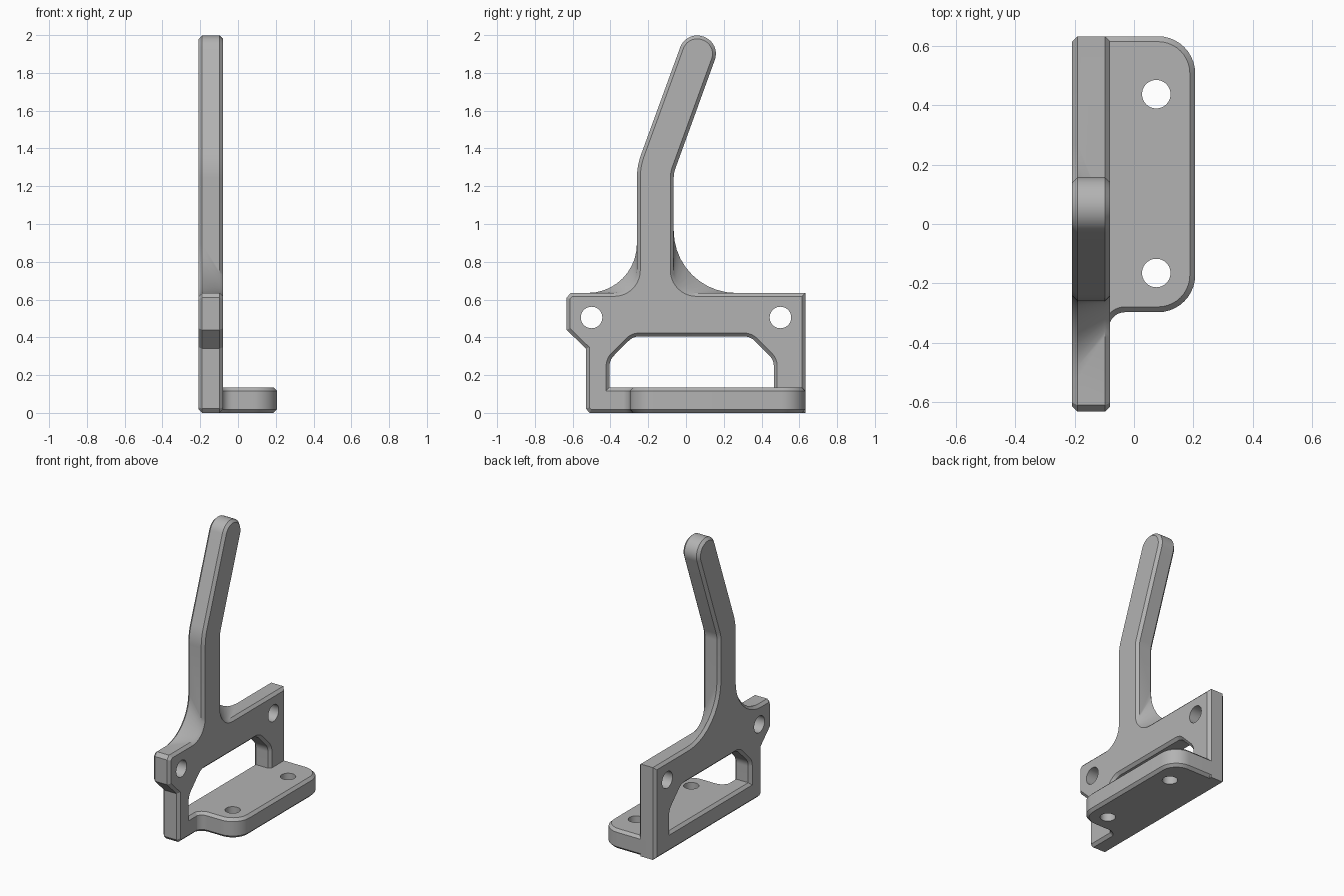
import bpy, bmesh, math
from mathutils import Vector

if "Cube" in bpy.data.objects:
    bpy.data.objects.remove(bpy.data.objects["Cube"], do_unlink=True)

grey = bpy.data.materials.new("plain grey")
grey.use_nodes = True
grey.diffuse_color = (0.45, 0.45, 0.45, 1)
grey.node_tree.nodes["Principled BSDF"].inputs["Base Color"].default_value = grey.diffuse_color

CHAMFER = 0.018
SEGMENTS = 10


def outline(corners, inset=0.0):
    """Counter-clockwise corners (u, v, radius) as a rounded outline, moved inward by inset."""
    points, count = [], len(corners)
    for i, (u, v, radius) in enumerate(corners):
        p = Vector((u, v))
        a = (p - Vector(corners[i - 1][:2])).normalized()
        b = (Vector(corners[(i + 1) % count][:2]) - p).normalized()
        na, nb = Vector((-a.y, a.x)), Vector((-b.y, b.x))
        p = p + (na + nb) * inset / (1 + na.dot(nb))
        if not radius:
            points.append(p)
            continue
        turn = a.angle_signed(b) * -1
        side = 1 if turn > 0 else -1
        r = max(radius - side * inset, 0.005)
        start = p - a * r * math.tan(abs(turn) / 2)
        centre = start + na * side * r
        for k in range(SEGMENTS + 1):
            t = turn * k / SEGMENTS
            arm = start - centre
            points.append(centre + Vector((arm.x * math.cos(t) - arm.y * math.sin(t),
                                           arm.x * math.sin(t) + arm.y * math.cos(t))))
    return points


def loft(name, rings, place):
    """Skin matching outlines given as (depth, points) and cap both ends."""
    bm = bmesh.new()
    loops = [[bm.verts.new(place(p.x, p.y, d)) for p in pts] for d, pts in rings]
    for lower, upper in zip(loops, loops[1:]):
        for i in range(len(lower)):
            bm.faces.new((lower[i - 1], lower[i], upper[i], upper[i - 1]))
    bm.faces.new(loops[0][::-1])
    bm.faces.new(loops[-1])
    bmesh.ops.recalc_face_normals(bm, faces=bm.faces)
    mesh = bpy.data.meshes.new(name)
    bm.to_mesh(mesh)
    bm.free()
    mesh.materials.append(grey)
    obj = bpy.data.objects.new(name, mesh)
    bpy.context.collection.objects.link(obj)
    return obj


def sideways(u, v, d):
    return (d, u, v)


def flat(u, v, d):
    return (u, v, d)


def hole(u, v, radius, place):
    """Round cutter through a plate."""
    ring = [Vector((u + radius * math.cos(t * math.tau / 40),
                    v + radius * math.sin(t * math.tau / 40))) for t in range(40)]
    return loft("hole_cutter", [(-1, ring), (1, ring)], place)


def finish(obj, cutters):
    """Cut the openings, then shade smooth with sharp chamfers."""
    bpy.ops.object.select_all(action='DESELECT')
    bpy.context.view_layer.objects.active = obj
    obj.select_set(True)
    for cutter in cutters:
        mod = obj.modifiers.new("cut", 'BOOLEAN')
        mod.operation, mod.solver, mod.object = 'DIFFERENCE', 'EXACT', cutter
        bpy.ops.object.modifier_apply(modifier=mod.name)
        bpy.data.objects.remove(cutter, do_unlink=True)
    bpy.ops.object.shade_smooth_by_angle(angle=math.radians(28))


# Upright bracket with bent lever; the root fillets widen toward the -x face
def upright_corners(front_fillet, back_fillet):
    return [(-0.51, 0, 0), (0.632, 0, 0), (0.632, 0.635, 0),
            (-0.065, 0.635, back_fillet), (-0.065, 1.27, 0.15),
            (0.185, 1.958, 0.095), (0.002, 2.025, 0.095), (-0.26, 1.307, 0.37),
            (-0.26, 0.635, front_fillet), (-0.61, 0.635, 0), (-0.632, 0.61, 0),
            (-0.632, 0.44, 0), (-0.53, 0.34, 0), (-0.53, 0.022, 0)]


LEFT, RIGHT = -0.208, -0.08
wide, tight = upright_corners(0.26, 0.33), upright_corners(0.12, 0.12)
upright = loft("upright_lever", [
    (LEFT, outline(wide, CHAMFER)), (LEFT + CHAMFER, outline(wide)),
    (RIGHT - CHAMFER, outline(tight)), (RIGHT, outline(tight, CHAMFER))], sideways)

# Window through the upright, flared at both faces
window = [(-0.405, 0.135, 0), (0.465, 0.135, 0), (0.465, 0.28, 0.08),
          (0.34, 0.405, 0.08), (-0.28, 0.405, 0.08), (-0.405, 0.28, 0.08)]
over = 0.01
cutter = loft("window_cutter", [
    (LEFT - over, outline(window, -CHAMFER - over)), (LEFT + CHAMFER, outline(window)),
    (RIGHT - CHAMFER, outline(window)), (RIGHT + over, outline(window, -CHAMFER - over))], sideways)
finish(upright, [cutter] + [hole(y, 0.505, 0.057, sideways) for y in (-0.5, 0.5)])

# Mounting foot with rounded corners and a small fillet into the upright
foot = [(-0.14, -0.4, 0), (-0.085, -0.4, 0), (-0.085, -0.297, 0.055),
        (0.206, -0.297, 0.125), (0.206, 0.632, 0.125), (-0.14, 0.632, 0)]
base = loft("mounting_foot", [
    (0, outline(foot, CHAMFER)), (CHAMFER, outline(foot)),
    (0.135 - CHAMFER, outline(foot)), (0.135, outline(foot, CHAMFER))], flat)
finish(base, [hole(0.075, y, 0.048, flat) for y in (-0.165, 0.437)])
